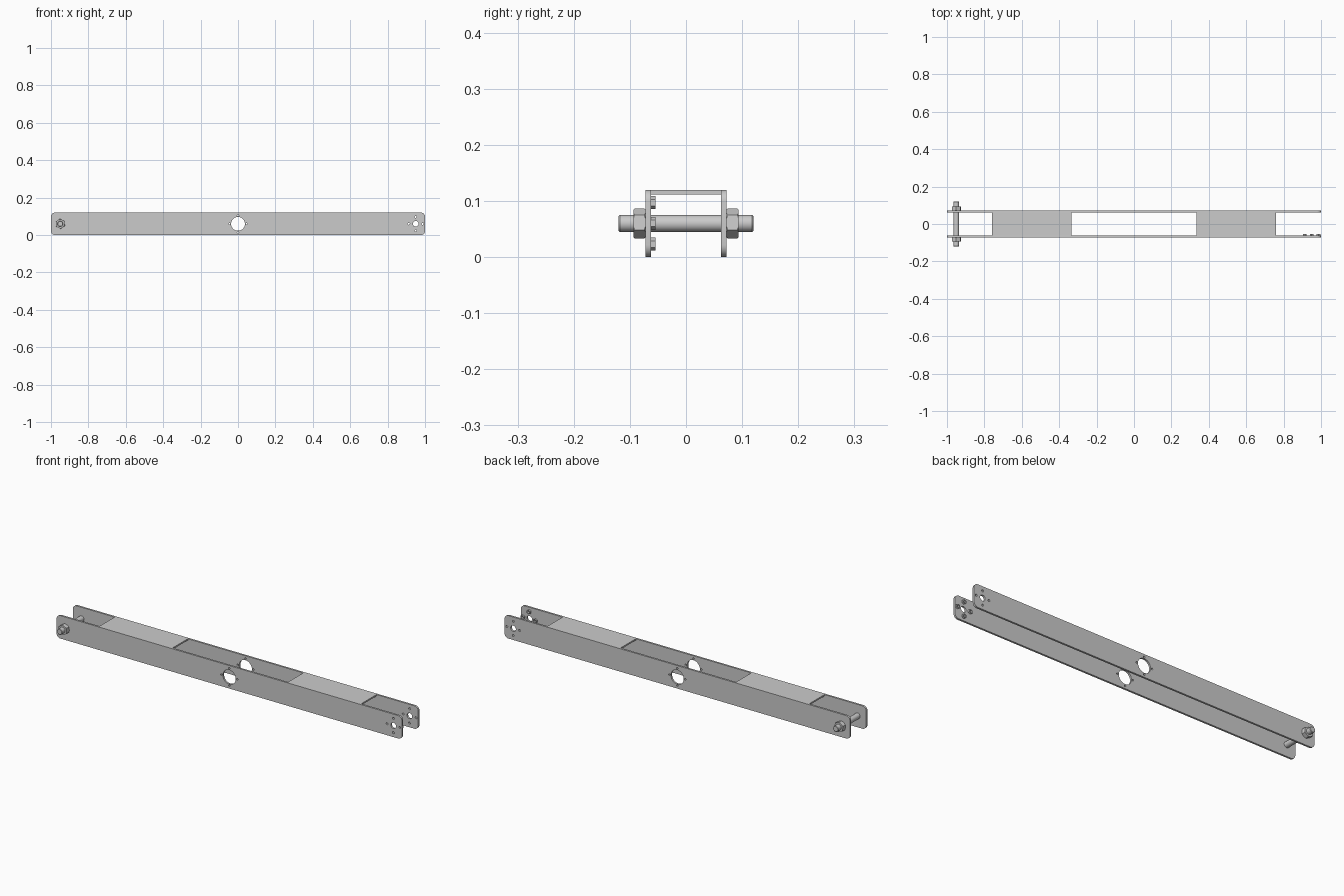
import bpy, math
from math import sin, cos, pi, radians

if "Cube" in bpy.data.objects:
    bpy.data.objects.remove(bpy.data.objects["Cube"])

ZC = 0.06                      # height of the centre line
END = 0.95                     # distance of the end holes from the middle
INNER, OUTER = 0.062, 0.072    # inside and outside of the side plates


def ring(cx, cy, r, n=32, turn=0.0):
    return [(cx + r * cos(turn + 2 * pi * i / n), cy + r * sin(turn + 2 * pi * i / n)) for i in range(n)]


def rounded_rect(hx, z0, z1, r, n=8):
    pts = []
    corners = [(hx - r, z1 - r), (-hx + r, z1 - r), (-hx + r, z0 + r), (hx - r, z0 + r)]
    for k, (cx, cy) in enumerate(corners):
        for i in range(n + 1):
            a = pi / 2 * (k + i / n)
            pts.append((cx + r * cos(a), cy + r * sin(a)))
    return pts


def select(obj):
    bpy.ops.object.select_all(action='DESELECT')
    obj.select_set(True)
    bpy.context.view_layer.objects.active = obj


def smooth(obj):
    select(obj)
    bpy.ops.object.shade_smooth_by_angle(angle=radians(30))


def cut_plate(name, loops, y0, y1):
    """Outline with holes in the XZ plane, extruded from y0 to y1."""
    cu = bpy.data.curves.new(name, 'CURVE')
    cu.dimensions = '2D'
    cu.fill_mode = 'BOTH'
    cu.extrude = abs(y1 - y0) / 2
    for pts in loops:
        sp = cu.splines.new('POLY')
        sp.points.add(len(pts) - 1)
        for p, (x, z) in zip(sp.points, pts):
            p.co = (x, z, 0, 1)
        sp.use_cyclic_u = True
    obj = bpy.data.objects.new(name, cu)
    bpy.context.collection.objects.link(obj)
    obj.rotation_euler = (pi / 2, 0, 0)
    obj.location.y = (y0 + y1) / 2
    select(obj)
    bpy.ops.object.convert(target='MESH')
    obj = bpy.context.object
    obj.name = name
    smooth(obj)
    return obj


def rod(name, x, y0, y1, z, r, bevel):
    bpy.ops.mesh.primitive_cylinder_add(vertices=48, radius=r, depth=abs(y1 - y0),
                                        location=(x, (y0 + y1) / 2, z), rotation=(pi / 2, 0, 0))
    obj = bpy.context.object
    obj.name = name
    m = obj.modifiers.new('chamfer', 'BEVEL')
    m.width = bevel
    m.segments = 1
    m.limit_method = 'ANGLE'
    bpy.ops.object.modifier_apply(modifier=m.name)
    smooth(obj)
    return obj


def four_around(cx, d):
    return [(cx + d, ZC), (cx, ZC + d), (cx - d, ZC), (cx, ZC - d)]


# side plates with lightening hole, shaft hole and bolt holes
for name, s in (("front_side_plate", -1), ("back_side_plate", 1)):
    loops = [rounded_rect(1.0, 0.0, 0.12, 0.022),
             ring(0, ZC, 0.037, 48),
             ring(END, ZC, 0.015),
             ring(-END, ZC, 0.0152)]
    loops += [ring(x, z, 0.0045, 16) for x, z in four_around(0, 0.0455)]
    loops += [ring(x, z, 0.0055, 16) for x, z in four_around(END, 0.037)]
    cut_plate(name, loops, s * INNER, s * OUTER)

# top bridge plates
for name, s in (("left_bridge_plate", -1), ("right_bridge_plate", 1)):
    bpy.ops.mesh.primitive_cube_add(size=1, location=(s * 0.546, 0, 0.116))
    bridge = bpy.context.object
    bridge.name = name
    bridge.scale = (0.424, 2 * INNER, 0.008)

# axle rod
rod("axle_rod", -END, -0.12, 0.12, ZC, 0.015, 0.002)

# chamfered hex nuts on the axle
for name, s in (("front_axle_nut", -1), ("back_axle_nut", 1)):
    y0, y1 = s * OUTER, s * 0.094
    nut = cut_plate(name, [ring(-END, ZC, 0.027, 6, pi / 2 + 0.08), ring(-END, ZC, 0.0152)], y0, y1)
    cutter = rod("nut_cutter", -END, y0, y1, ZC, 0.0272, 0.003)
    cutter.hide_render = True
    m = nut.modifiers.new('chamfer', 'BOOLEAN')
    m.operation = 'INTERSECT'
    m.solver = 'EXACT'
    m.object = cutter
    # weld the converted curve so the boolean sees a closed solid
    select(nut)
    bpy.ops.object.mode_set(mode='EDIT')
    bpy.ops.mesh.select_all(action='SELECT')
    bpy.ops.mesh.remove_doubles(threshold=0.00001)
    bpy.ops.mesh.normals_make_consistent(inside=False)
    bpy.ops.object.mode_set(mode='OBJECT')
    bpy.ops.object.modifier_apply(modifier=m.name)
    bpy.data.objects.remove(cutter)
    smooth(nut)

# small nuts fixed inside the front plate
for i, (x, z) in enumerate(four_around(END, 0.037)):
    cut_plate(f"small_nut_{i + 1}", [ring(x, z, 0.0115, 6, pi / 2), ring(x, z, 0.0055, 16)],
              -INNER, -0.054)
